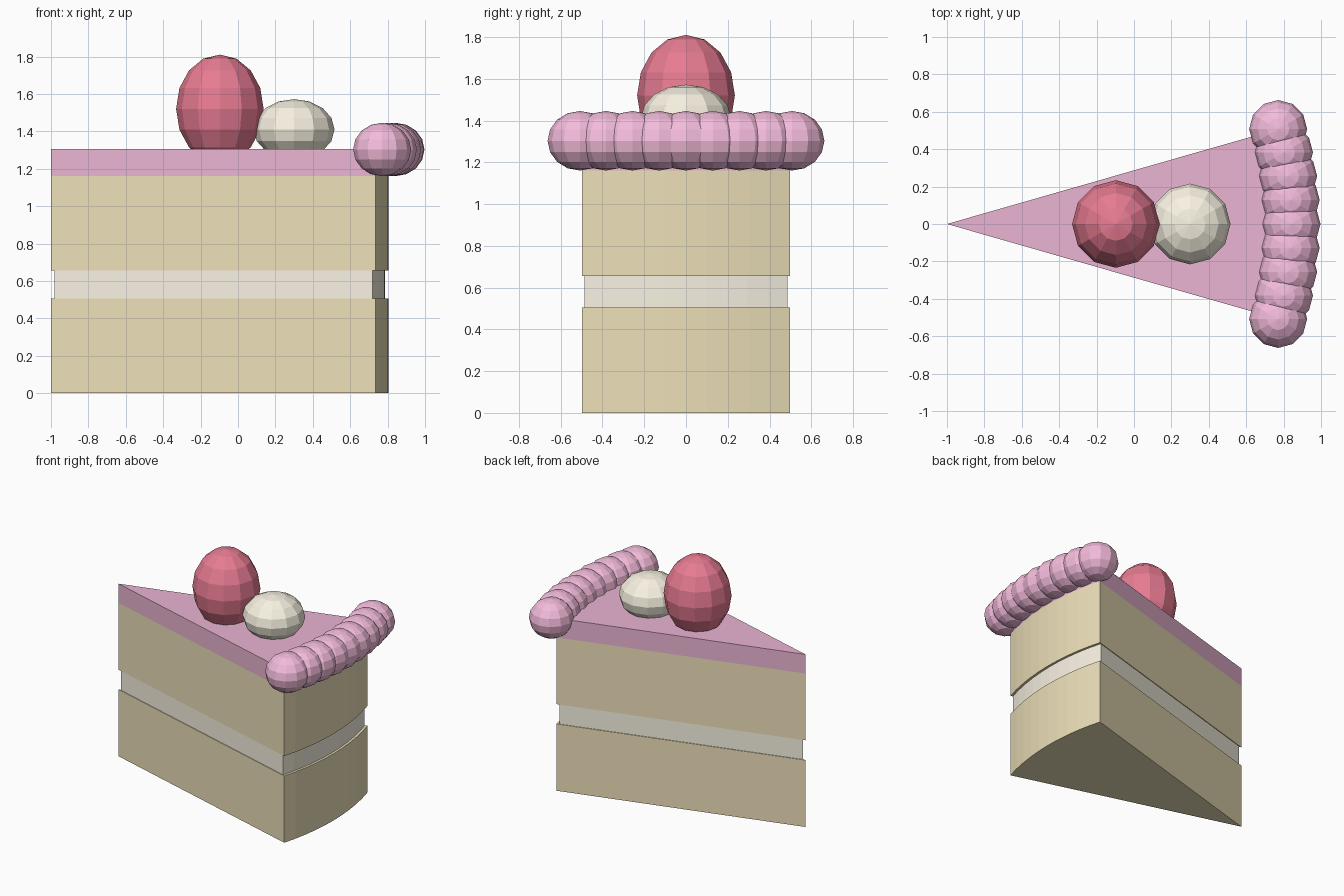
import bpy, bmesh
from math import sin, cos, radians

if "Cube" in bpy.data.objects:
    bpy.data.objects.remove(bpy.data.objects["Cube"])

R = 1.805      # slice radius, measured from the tip at x = -1
HALF = 16      # half of the wedge angle, degrees


def material(name, rgb):
    m = bpy.data.materials.new(name)
    m.diffuse_color = (*rgb, 1)
    m.use_nodes = True
    m.node_tree.nodes["Principled BSDF"].inputs["Base Color"].default_value = m.diffuse_color
    return m


sponge = material("sponge", (0.84, 0.74, 0.48))
cream = material("cream", (0.94, 0.89, 0.76))
icing = material("icing", (0.83, 0.46, 0.65))
piping = material("piping", (0.90, 0.50, 0.71))
red = material("red", (0.80, 0.20, 0.29))


def finish(name, bm, mat):
    bmesh.ops.recalc_face_normals(bm, faces=bm.faces[:])
    me = bpy.data.meshes.new(name)
    bm.to_mesh(me)
    bm.free()
    ob = bpy.data.objects.new(name, me)
    me.materials.append(mat)
    bpy.context.collection.objects.link(ob)
    return ob


def wedge(name, z0, z1, mat, tip=-1.0, radius=R, steps=10):
    """Pie-shaped layer with a curved outer wall."""
    bm = bmesh.new()
    pts = [(tip, 0)]
    for i in range(steps + 1):
        a = radians(-HALF + 2 * HALF * i / steps)
        pts.append((tip + radius * cos(a), radius * sin(a)))
    face = bm.faces.new([bm.verts.new((x, y, z0)) for x, y in pts])
    top = bmesh.ops.extrude_face_region(bm, geom=[face])["geom"]
    verts = [v for v in top if isinstance(v, bmesh.types.BMVert)]
    bmesh.ops.translate(bm, verts=verts, vec=(0, 0, z1 - z0))
    if not any(abs(f.normal.z) > 0.9 and f.calc_center_median().z < z0 + 1e-4 for f in bm.faces):
        bm.faces.new([v for v in bm.verts if v not in verts])
    return finish(name, bm, mat)


def ball(name, loc, r, squash, mat):
    """Low-poly, flat-shaded ellipsoid."""
    bm = bmesh.new()
    bmesh.ops.create_uvsphere(bm, u_segments=12, v_segments=8, radius=r)
    bmesh.ops.scale(bm, vec=(1, 1, squash), verts=bm.verts[:])
    ob = finish(name, bm, mat)
    ob.location = loc
    return ob


# Cake layers
wedge("lower_sponge", 0, 0.505, sponge)
wedge("cream_filling", 0.505, 0.655, cream, tip=-0.98, radius=1.767)
wedge("upper_sponge", 0.655, 1.16, sponge)
wedge("top_icing", 1.16, 1.305, icing)

# Piped border along the curved edge
for i in range(9):
    a = radians(-HALF + 4 * i)
    ball(f"piped_bead_{i + 1}", (-1 + 1.842 * cos(a), 1.842 * sin(a), 1.303),
         0.155, 0.92, piping)

# Toppings
ball("berry", (-0.097, 0, 1.52), 0.234, 1.24, red)
ball("cream_dollop", (0.30, 0, 1.41), 0.216, 0.75, cream)
